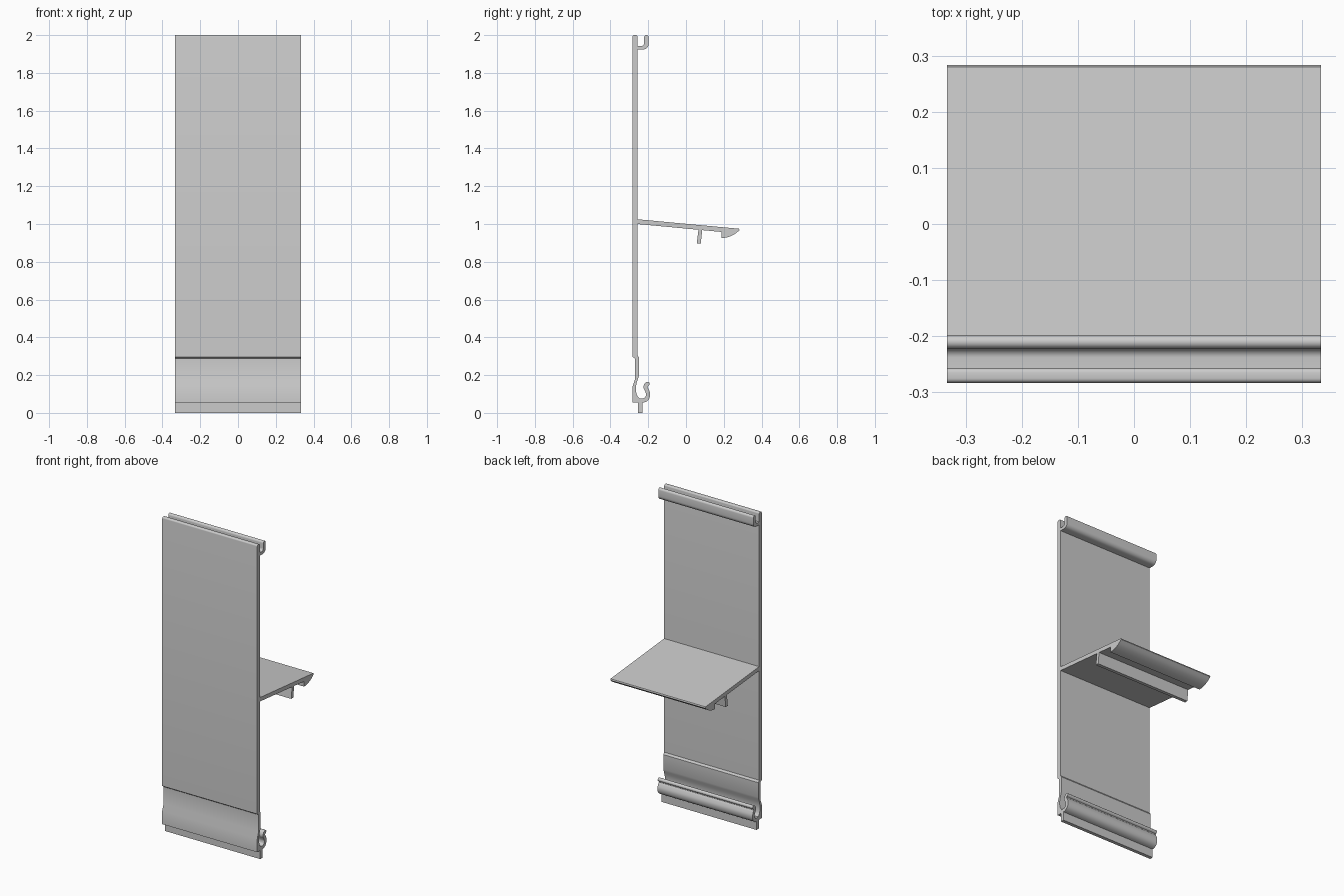
import bpy, bmesh, math
from mathutils import Vector

if "Cube" in bpy.data.objects:
    bpy.data.objects.remove(bpy.data.objects["Cube"])

HALF = 0.333


def extrude(name, pts):
    """Extrude a closed (y, z) profile along x."""
    bm = bmesh.new()
    face = bm.faces.new([bm.verts.new((-HALF, y, z)) for y, z in pts])
    out = bmesh.ops.extrude_face_region(bm, geom=[face])
    moved = [g for g in out["geom"] if isinstance(g, bmesh.types.BMVert)]
    bmesh.ops.translate(bm, verts=moved, vec=(2 * HALF, 0, 0))
    bmesh.ops.recalc_face_normals(bm, faces=bm.faces)
    mesh = bpy.data.meshes.new(name)
    bm.to_mesh(mesh)
    bm.free()
    ob = bpy.data.objects.new(name, mesh)
    bpy.context.collection.objects.link(ob)
    bpy.context.view_layer.objects.active = ob
    ob.select_set(True)
    bpy.ops.object.shade_smooth_by_angle(angle=math.radians(35))
    ob.select_set(False)
    return ob


def arc(cy, cz, r, a0, a1, n=8):
    return [(cy + r * math.cos(math.radians(a0 + (a1 - a0) * i / n)),
             cz + r * math.sin(math.radians(a0 + (a1 - a0) * i / n))) for i in range(n + 1)]


def smooth(pts, n=5):
    """Catmull-Rom curve through the points."""
    p = [Vector(q) for q in [pts[0]] + pts + [pts[-1]]]
    out = []
    for a, b, c, d in zip(p, p[1:], p[2:], p[3:]):
        for i in range(n):
            t = i / n
            out.append(0.5 * (2 * b + (c - a) * t + (2 * a - 5 * b + 4 * c - d) * t * t
                              + (3 * b - a - 3 * c + d) * t ** 3))
    return out + [p[-1]]


def ribbon(path, w):
    """Outline of a strip of width w around a path, with a rounded far end."""
    left, right = [], []
    for i, p in enumerate(path):
        d = (path[min(i + 1, len(path) - 1)] - path[max(i - 1, 0)]).normalized()
        nrm = Vector((-d.y, d.x)) * w / 2
        left.append(p + nrm)
        right.append(p - nrm)
    ang = math.degrees(math.atan2(d.y, d.x))
    cap = arc(path[-1].x, path[-1].y, w / 2, ang + 90, ang - 90)[1:-1]
    return [tuple(q) for q in left] + cap + [tuple(q) for q in reversed(right)]


# Upright panel with the stepped, flared foot and rounded top edge
bowl = smooth([(-0.253, 0.185), (-0.262, 0.155), (-0.265, 0.125),
               (-0.260, 0.095), (-0.247, 0.077)])
extrude("wall_panel",
        [(-0.283, 0.055), (-0.283, 0.140), (-0.269, 0.180), (-0.269, 0.287), (-0.283, 0.297)]
        + arc(-0.275, 1.992, 0.008, 180, 90, 4) + arc(-0.265, 1.992, 0.008, 90, 0, 4)
        + [(-0.257, 0.305), (-0.248, 0.293), (-0.248, 0.200)]
        + [tuple(p) for p in bowl] + [(-0.247, 0.055)])

# U-shaped channel at the top
extrude("top_channel",
        [(-0.257, 1.924)] + arc(-0.226, 1.952, 0.028, -90, 0)
        + arc(-0.210, 1.988, 0.012, 0, 180)
        + arc(-0.238, 1.958, 0.016, 0, -90) + [(-0.257, 1.942)])

# Curled hook at the bottom
extrude("bottom_hook", ribbon(smooth(
    [(-0.247, 0.066), (-0.224, 0.066), (-0.206, 0.078), (-0.201, 0.100),
     (-0.207, 0.120), (-0.214, 0.134), (-0.211, 0.148), (-0.203, 0.154)]), 0.022))

# Tongue under the hook
extrude("bottom_tongue", [(-0.253, 0), (-0.231, 0), (-0.231, 0.056), (-0.253, 0.056)])

# Sloping shelf with its barbed front edge
barb = smooth([(0.187, 0.925), (0.220, 0.930), (0.255, 0.945), (0.283, 0.967)])
extrude("shelf", [(-0.257, 1.025), (-0.257, 1.000), (0.187, 0.958)]
        + [tuple(p) for p in barb] + [(0.280, 0.975)])

# Rib under the shelf
extrude("shelf_rib", [(0.066, 0.970), (0.057, 0.897), (0.078, 0.897), (0.086, 0.968)])
